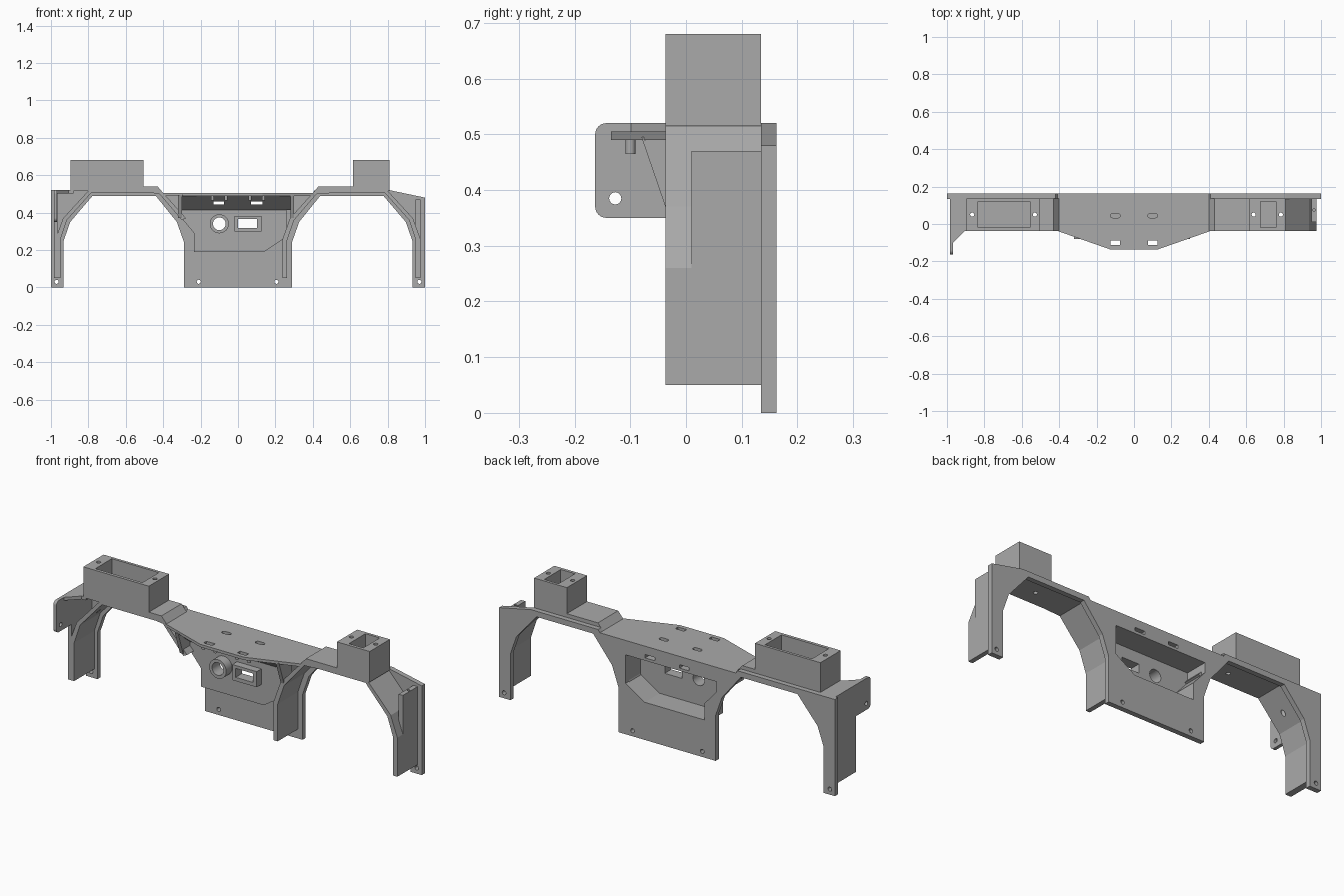
import bpy, bmesh, math

cube = bpy.data.objects.get("Cube")
if cube:
    bpy.data.objects.remove(cube)

grey = bpy.data.materials.new("plain_grey")
grey.use_nodes = True
grey.diffuse_color = (0.4, 0.4, 0.4, 1)
grey.node_tree.nodes["Principled BSDF"].inputs["Base Color"].default_value = (0.4, 0.4, 0.4, 1)

FRONT, BACK, PLATE_BACK = -0.037, 0.135, 0.162


def prism(name, pts, axis, a, b):
    """Extrude a flat outline from a to b along an axis."""
    def place(p, d):
        return {"x": (d, p[0], p[1]), "y": (p[0], d, p[1]), "z": (p[0], p[1], d)}[axis]
    bm = bmesh.new()
    lo = [bm.verts.new(place(p, a)) for p in pts]
    hi = [bm.verts.new(place(p, b)) for p in pts]
    bm.faces.new(lo)
    bm.faces.new(hi)
    n = len(pts)
    for i in range(n):
        j = (i + 1) % n
        bm.faces.new((lo[i], lo[j], hi[j], hi[i]))
    bmesh.ops.recalc_face_normals(bm, faces=bm.faces)
    me = bpy.data.meshes.new(name)
    bm.to_mesh(me)
    bm.free()
    me.materials.append(grey)
    ob = bpy.data.objects.new(name, me)
    bpy.context.collection.objects.link(ob)
    return ob


def rect(x0, x1, y0, y1):
    return [(x0, y0), (x1, y0), (x1, y1), (x0, y1)]


def circle(cx, cy, r, n=24):
    return [(cx + r * math.cos(math.tau * i / n), cy + r * math.sin(math.tau * i / n)) for i in range(n)]


def slot(cx, cy, w, r, n=8):
    pts = []
    for side, start in ((1, -math.pi / 2), (-1, math.pi / 2)):
        for i in range(n + 1):
            t = start + math.pi * i / n
            pts.append((cx + side * w + r * math.cos(t), cy + r * math.sin(t)))
    return pts


def flip(pts):
    return [(-x, z) for x, z in pts]


def cut(ob, outlines):
    """Cut each (outline, axis, a, b) out of the part."""
    for outline in outlines:
        cutter = prism("cutter", *outline)
        cutter.hide_render = True
        mod = ob.modifiers.new("cut", "BOOLEAN")
        mod.operation, mod.solver, mod.object = "DIFFERENCE", "EXACT", cutter
        bpy.context.view_layer.update()
        deps = bpy.context.evaluated_depsgraph_get()
        mesh = bpy.data.meshes.new_from_object(ob.evaluated_get(deps))
        ob.modifiers.clear()
        ob.data = mesh
        bpy.data.objects.remove(cutter)
    return ob


# Back plate with two arches
arch = [(0.29, 0), (0.29, 0.245), (0.327, 0.35), (0.44, 0.49),
        (0.777, 0.49), (0.897, 0.35), (0.932, 0.25), (0.932, 0)]
top_edge = [(1, 0), (1, 0.48), (0.81, 0.52), (0.41, 0.52), (0.40, 0.505),
            (-0.41, 0.505), (-0.42, 0.52), (-1, 0.52), (-1, 0)]
plate = prism("back_plate", flip(arch)[::-1] + arch + top_edge, "y", BACK, PLATE_BACK)

# Outlines shared by the plate and the housing
housing_outline = [(-0.31, 0.44), (0.26, 0.44), (0.26, 0.27), (0.14, 0.19),
                   (-0.235, 0.19), (-0.235, 0.29), (-0.31, 0.38)]
hollow = [(-0.02 + (x + 0.02) * 0.95, 0.315 + (z - 0.315) * 0.9) for x, z in housing_outline]
notches = [(rect(-0.13, -0.075, 0.442, 0.46), "y", -0.2, 0.2),
           (rect(0.07, 0.13, 0.442, 0.46), "y", -0.2, 0.2)]
foot_holes = [(circle(x, 0.03, 0.011, 16), "y", 0.1, 0.2) for x in (-0.97, -0.21, 0.205, 0.97)]
cut(plate, foot_holes + notches + [(hollow, "y", 0.1, 0.2)])

# Arch liners running forward from the plate
inner = [(0.262, 0.05), (0.262, 0.25), (0.30, 0.36), (0.425, 0.505),
         (0.785, 0.505), (0.915, 0.36), (0.95, 0.255), (0.95, 0.05)]
outer = [(0.237, 0.05), (0.237, 0.255), (0.278, 0.37), (0.415, 0.522),
         (0.795, 0.522), (0.935, 0.37), (0.975, 0.26), (0.975, 0.05)]
screws = {1: (0.64, 0.785), -1: (-0.865, -0.53)}


def screw_cuts(side):
    return [(circle(x, 0.05, 0.011, 16), "z", 0.4, 0.8) for x in screws[side]]


cut(prism("left_arch_liner", inner + outer[::-1], "y", FRONT, BACK), screw_cuts(1))
cut(prism("right_arch_liner", flip(inner[2:] + outer[:1:-1]), "y", FRONT, BACK), screw_cuts(-1))

# Hollow blocks on top of the arches
for name, side, x0, x1, h0, h1 in (("left_block", 1, 0.615, 0.81, 0.675, 0.76),
                                   ("right_block", -1, -0.895, -0.505, -0.835, -0.555)):
    block = prism(name, rect(x0, x1, FRONT, BACK), "z", 0.515, 0.68)
    cut(block, screw_cuts(side) + [(rect(h0, h1, -0.02, 0.12), "z", 0.53, 0.8)])

# Raised steps beside the blocks
step = [(0.40, 0.505), (0.43, 0.54), (0.616, 0.54), (0.616, 0.51), (0.42, 0.5)]
prism("left_step", step, "y", FRONT, BACK)
prism("right_step", [(max(x, -0.506), z) for x, z in flip(step)], "y", FRONT, BACK)

# Centre deck with four slots
deck = prism("centre_deck", [(-0.41, PLATE_BACK), (-0.41, FRONT), (-0.13, -0.135), (0.13, -0.135),
                             (0.41, FRONT), (0.41, PLATE_BACK)], "z", 0.49, 0.505)
cut(deck, [(slot(x, 0.045, 0.014, 0.012), "z", 0.4, 0.6) for x in (-0.1, 0.1)]
    + [(rect(x - 0.026, x + 0.026, -0.112, -0.089), "z", 0.4, 0.6) for x in (-0.1, 0.1)])

# Connector housing, open at the back
round_hole = (circle(-0.1, 0.34, 0.034), "y", -0.2, 0.2)
square_hole = (rect(0.0, 0.102, 0.318, 0.366), "y", -0.2, 0.2)
housing = prism("connector_housing", housing_outline, "y", 0.02, BACK + 0.002)
cut(housing, [(hollow, "y", 0.035, 0.2), round_hole, square_hole])

ring = cut(prism("round_port", circle(-0.1, 0.34, 0.051), "y", -0.03, 0.03), [round_hole])
cut(prism("square_port", rect(-0.02, 0.125, 0.298, 0.382), "y", -0.02, 0.03), [square_hole])

# Sloped brace joining the housing to the deck, with end gussets
brace = prism("housing_brace", [(0.02, 0.415), (0.035, 0.435), (-0.055, 0.495), (-0.08, 0.495)],
              "x", -0.31, 0.28)
cut(brace, notches)
gusset = [(-0.08, 0.495), (FRONT, 0.37), (0.03, 0.37), (0.03, 0.495)]
prism("left_gusset", gusset, "x", 0.28, 0.30)
prism("right_gusset", gusset, "x", -0.32, -0.30)

# Outer wall of the left leg
cut(prism("left_leg_wall", rect(0.01, BACK, 0.25, 0.47), "x", 0.95, 0.975),
    [(circle(0.963, 0.075, 0.007, 12), "z", 0.42, 0.5)])

# Right leg wall, shelf and mounting tab with rounded corners
prism("right_leg_wall", rect(FRONT, BACK, 0.05, 0.52), "x", -0.985, -0.965)
prism("right_shelf", [(-0.88, BACK), (-0.88, FRONT), (-0.905, FRONT), (-0.968, -0.1),
                      (-0.985, -0.1), (-0.985, BACK)], "z", 0.503, 0.52)
corner = [(math.cos(math.pi * i / 12) * 0.02, math.sin(math.pi * i / 12) * 0.02) for i in range(7)]
tab_outline = [(FRONT + 0.01, 0.35), (FRONT + 0.01, 0.52)]
tab_outline += [(-0.143 - s, 0.50 + c) for c, s in corner]
tab_outline += [(-0.143 - c, 0.37 - s) for c, s in corner]
cut(prism("mounting_tab", tab_outline, "x", -0.985, -0.967),
    [(circle(-0.127, 0.385, 0.011, 16), "x", -1.1, -0.9)])

# Round nut bosses under the front slots
bosses = []
for label, x in (("left", 0.1), ("right", -0.1)):
    for s in (-1, 1):
        bosses.append(prism(label + "_slot_boss", circle(x + s * 0.036, -0.1, 0.009, 16),
                            "z", 0.465, 0.492))

# Smooth the round parts
bpy.ops.object.select_all(action="DESELECT")
for ob in bosses + [ring]:
    ob.select_set(True)
bpy.context.view_layer.objects.active = ring
bpy.ops.object.shade_smooth_by_angle(angle=math.radians(30))
